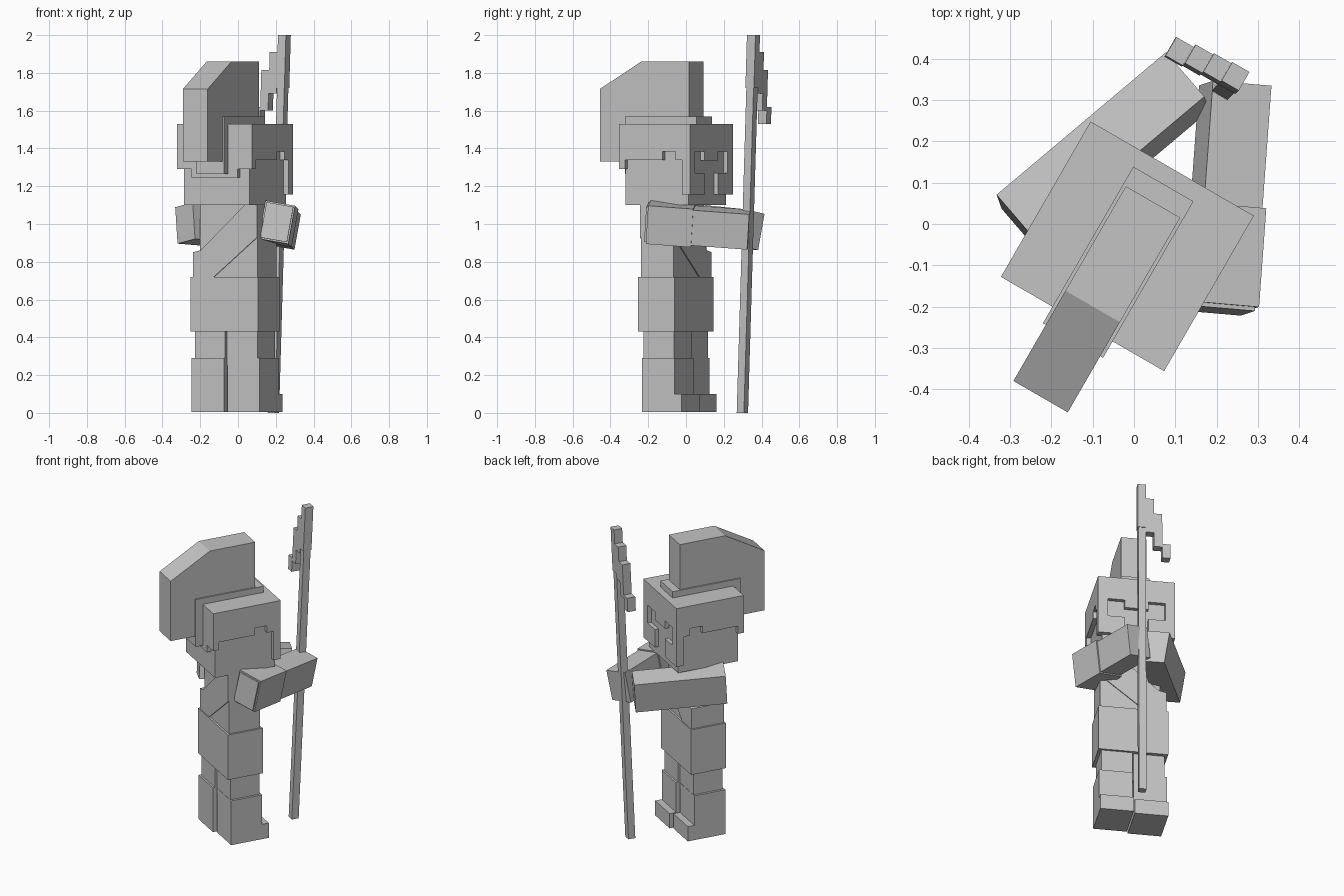
import bpy, bmesh, math
from mathutils import Matrix, Vector

old = bpy.data.objects.get("Cube")
if old:
    bpy.data.objects.remove(old, do_unlink=True)

stone = bpy.data.materials.new("plain grey")
stone.use_nodes = True
GREY = (0.55, 0.55, 0.55, 1)
stone.diffuse_color = GREY
stone.node_tree.nodes["Principled BSDF"].inputs["Base Color"].default_value = GREY

# The figure is turned about the vertical axis
TURN = Matrix.Translation((-0.016, -0.054, 0)) @ Matrix.Rotation(math.radians(-30), 4, 'Z')


def finish(name, bm, matrix):
    bm.transform(matrix)
    bmesh.ops.recalc_face_normals(bm, faces=bm.faces)
    mesh = bpy.data.meshes.new(name)
    bm.to_mesh(mesh)
    bm.free()
    mesh.materials.append(stone)
    obj = bpy.data.objects.new(name, mesh)
    bpy.context.collection.objects.link(obj)
    return obj


def box(name, x, y, z, matrix=TURN):
    """Box from three (low, high) ranges."""
    bm = bmesh.new()
    bmesh.ops.create_cube(bm, size=1)
    for v in bm.verts:
        v.co = [(a + b) / 2 + c * (b - a) for (a, b), c in zip((x, y, z), v.co)]
    return finish(name, bm, matrix)


def prism(name, points, half, axis):
    """Profile drawn across the given axis, extruded both ways along it."""
    bm = bmesh.new()
    def place(p, d):
        return (d, p[0], p[1]) if axis == 'X' else (p[0], d, p[1])
    a = [bm.verts.new(place(p, -half)) for p in points]
    b = [bm.verts.new(place(p, half)) for p in points]
    bm.faces.new(a)
    bm.faces.new(b)
    for i in range(len(points)):
        j = (i + 1) % len(points)
        bm.faces.new((a[i], a[j], b[j], b[i]))
    return finish(name, bm, TURN)


def aim(start, end, roll):
    """Frame at start whose Y axis points to end."""
    start, d = Vector(start), Vector(end) - Vector(start)
    y = d.normalized()
    x = y.cross(Vector((0, 0, 1))).normalized()
    z = x.cross(y)
    m = Matrix((x, y, z)).transposed().to_4x4()
    return Matrix.Translation(start) @ m @ Matrix.Rotation(math.radians(roll), 4, 'Y'), d.length


# Legs, boots and toes, one foot slightly ahead
for name, s in (("left", -1), ("right", 1)):
    step = 0.01 * s
    def span(a, b):
        return tuple(sorted((a * s, b * s)))
    box(name + "_leg", span(0.003, 0.188), (-0.093 + step / 2, 0.093 + step / 2), (0.25, 0.5))
    box(name + "_boot", span(0.005, 0.203), (-0.1 + step, 0.1 + step), (0.005, 0.29))
    box(name + "_toe", span(0.005, 0.203), (0.09 + step, 0.142 + step), (0.005, 0.1))

# Torso, skirt and one-shouldered tunic
box("skirt", (-0.206, 0.206), (-0.112, 0.112), (0.43, 0.72))
box("torso", (-0.16, 0.19), (-0.094, 0.094), (0.7, 1.1))
prism("tunic", [(-0.196, 0.72), (0.196, 0.72), (0.196, 1.1), (0.12, 1.1),
                (-0.15, 0.86), (-0.196, 0.85)], 0.1, 'Y')
prism("tunic_fold", [(-0.196, 0.72), (-0.068, 0.72), (0.196, 0.93), (0.196, 1.1),
                     (0.12, 1.1), (-0.15, 0.86), (-0.196, 0.85)], 0.106, 'Y')

# Head and helmet
box("head", (-0.2, 0.2), (-0.192, 0.192), (1.1, 1.45))
W, D, T = 0.228, 0.217, 0.18
box("helmet_cap", (-W, W), (-D, D), (1.385, 1.53))
box("helmet_back", (-W, W), (-D, -T), (1.29, 1.385))
box("neck_guard", (-0.142, 0.142), (-D, -T), (1.245, 1.3))
box("nose_guard", (-0.07, 0.07), (T, D), (1.335, 1.385))
for name, s in (("left", -1), ("right", 1)):
    def side(a, b):
        return tuple(sorted((a * s, b * s)))
    box(name + "_helmet_side", side(T, W), (-T, 0.05), (1.34, 1.385))
    box(name + "_helmet_temple", side(T, W), (0.13, D), (1.34, 1.385))
    box(name + "_cheek_edge", side(0.17, W), (0.17, D), (1.155, 1.385))
    box(name + "_cheek_guard", side(0.07, 0.17), (T, D), (1.155, 1.27))

# Crest holder and plume
box("crest_holder", (-0.084, 0.084), (-0.263, 0.174), (1.265, 1.57))
prism("plume", [(0.124, 1.55), (0.124, 1.86), (-0.168, 1.86), (-0.42, 1.715),
                (-0.42, 1.33), (-0.2, 1.33), (-0.2, 1.55)], 0.076, 'X')

# Arms reaching to the staff
frame, length = aim((0.205, -0.21, 1.01), (0.245, 0.335, 0.97), 10)
box("right_forearm", (-0.072, 0.072), (0, length), (-0.095, 0.095), frame)
box("right_sleeve", (-0.08, 0.08), (0.01, 0.25), (-0.103, 0.103), frame)
frame, length = aim((-0.28, 0, 1.005), (0.13, 0.345, 0.97), -10)
box("left_arm", (-0.072, 0.072), (0, length), (-0.098, 0.098), frame)

# Leaning staff with stepped blade
lean = TURN @ Matrix.Translation((0, 0.407, 0))
lean = lean @ Matrix(((1, 0, 0.01, 0), (0, 1, 0.04, 0), (0, 0, 1, 0), (0, 0, 0, 1)))
box("staff", (-0.022, 0.022), (-0.022, 0.022), (0, 1.75), lean)
P = 0.048
for i, z in enumerate([(1.72, 2.0), (1.69, 1.91), (1.6, 1.815), (1.53, 1.62)]):
    box("blade_step_%d" % (i + 1), (0.025 - (i + 1) * P, 0.025 - i * P),
        (-0.026, 0.026), z, lean)
